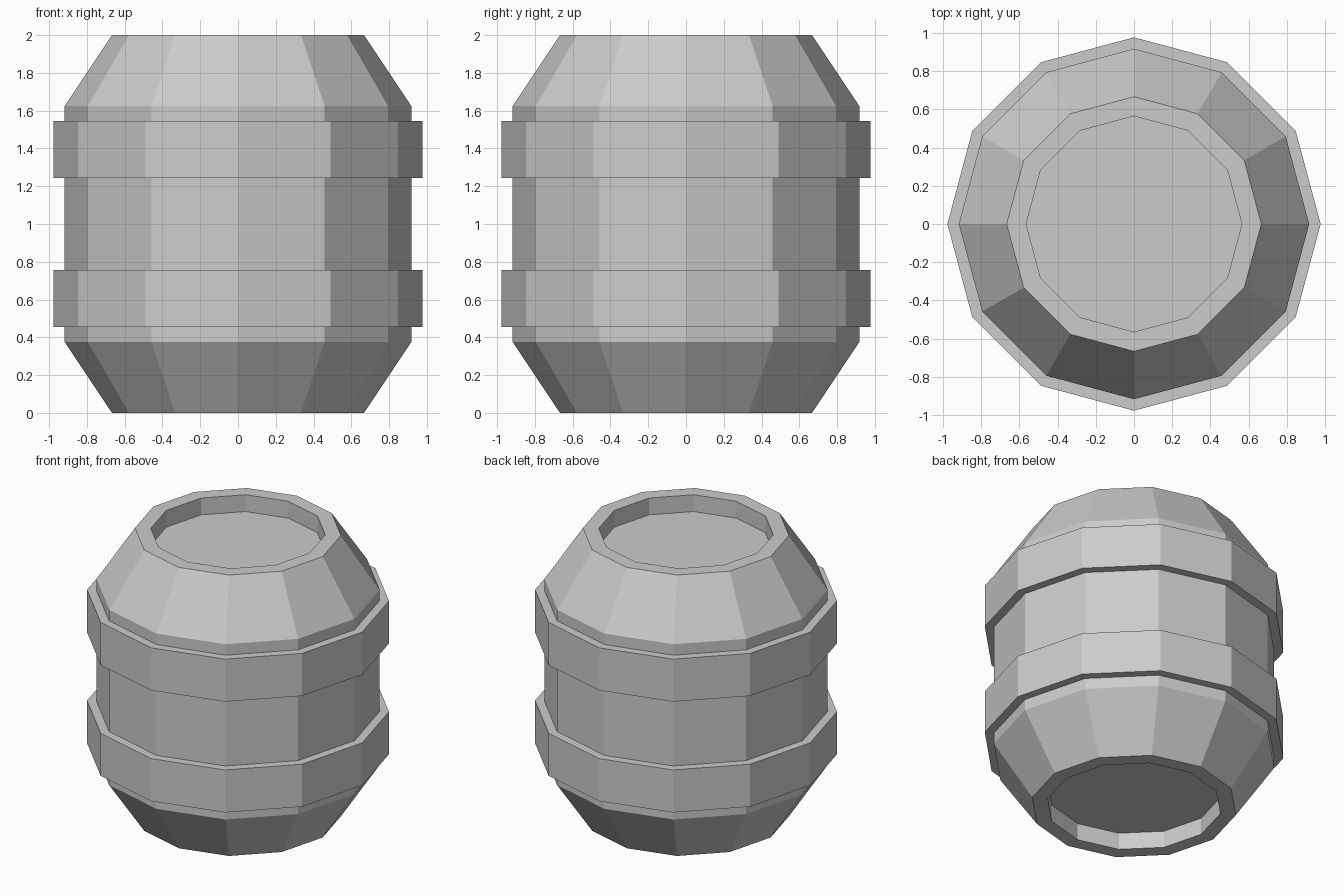
import bpy, bmesh, math

if "Cube" in bpy.data.objects:
    bpy.data.objects.remove(bpy.data.objects["Cube"])

SIDES = 12
MID = 1.0

# Upper half of the barrel profile as (radius, height above the middle):
# band step, shoulder, sloped end, rim, recessed lid
HALF = [(0.918, 0.243), (0.978, 0.243), (0.978, 0.546), (0.918, 0.546),
        (0.918, 0.624), (0.667, 1.0), (0.565, 1.0), (0.565, 0.88)]
profile = [(r, MID - h) for r, h in reversed(HALF)] + [(r, MID + h) for r, h in HALF]


def lathe(name, points):
    """Spin a profile into a closed, flat-faced solid with capped ends."""
    bm = bmesh.new()
    rings = []
    for r, z in points:
        rings.append([bm.verts.new((r * math.cos(2 * math.pi * i / SIDES),
                                    r * math.sin(2 * math.pi * i / SIDES), z))
                      for i in range(SIDES)])
    for low, high in zip(rings, rings[1:]):
        for i in range(SIDES):
            j = (i + 1) % SIDES
            bm.faces.new((low[i], low[j], high[j], high[i]))
    bm.faces.new(rings[0][::-1])
    bm.faces.new(rings[-1])
    bmesh.ops.recalc_face_normals(bm, faces=bm.faces)
    mesh = bpy.data.meshes.new(name)
    bm.to_mesh(mesh)
    bm.free()
    obj = bpy.data.objects.new(name, mesh)
    bpy.context.collection.objects.link(obj)
    return obj


# Barrel with raised bands and recessed lids
lathe("barrel", profile)
